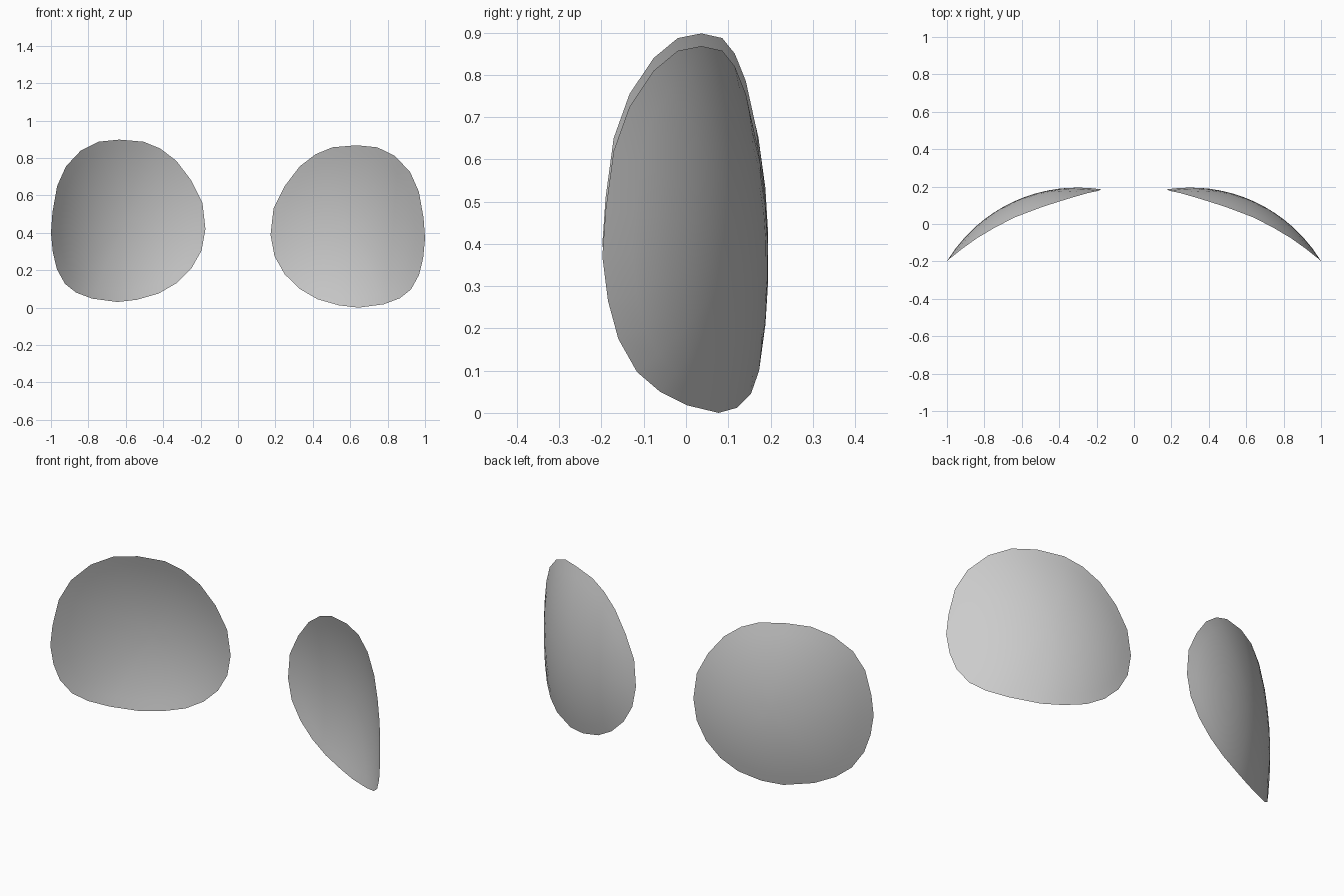
import bpy, bmesh
from math import sqrt

if "Cube" in bpy.data.objects:
    bpy.data.objects.remove(bpy.data.objects["Cube"])

# Lens outline seen from the front (x, z), right-hand lens
OUTLINE = [(.174, .39), (.19, .53), (.25, .65), (.33, .755), (.415, .82), (.505, .857),
           (.635, .868), (.745, .857), (.84, .81), (.92, .725), (.967, .62), (.992, .48),
           (1, .37), (.99, .265), (.968, .175), (.925, .097), (.865, .05), (.78, .018),
           (.645, 0), (.54, .012), (.425, .045), (.33, .1), (.25, .178), (.195, .275)]
CENTRE = (.61, .42)
RINGS = 8


def depth(x, z):
    # Wrapped curve across, shallower curve up and down
    return .195 - .82 + sqrt(.82 ** 2 - (x - .3) ** 2) - .33 * (z - .355) ** 2


def make_lens(name, side, lift):
    bm = bmesh.new()
    cx, cz = CENTRE

    def vert(x, z):
        return bm.verts.new((side * x, depth(x, z), z + lift))

    # Concentric rings from the rim to the middle
    rings = []
    for r in range(RINGS, 0, -1):
        t = r / RINGS
        rings.append([vert(cx + (x - cx) * t, cz + (z - cz) * t) for x, z in OUTLINE])
    mid = vert(cx, cz)
    n = len(OUTLINE)
    for a, b in zip(rings, rings[1:]):
        for i in range(n):
            j = (i + 1) % n
            bm.faces.new((a[i], a[j], b[j], b[i]))
    for i in range(n):
        bm.faces.new((rings[-1][i], rings[-1][(i + 1) % n], mid))
    # Face the bulging side outward (+y)
    bm.normal_update()
    if sum(f.normal.y for f in bm.faces) < 0:
        bmesh.ops.reverse_faces(bm, faces=bm.faces[:])
    for f in bm.faces:
        f.smooth = True
    me = bpy.data.meshes.new(name)
    bm.to_mesh(me)
    bm.free()
    bpy.context.collection.objects.link(bpy.data.objects.new(name, me))


# The pair of lenses, one sitting slightly higher
make_lens("right_lens", 1, 0)
make_lens("left_lens", -1, .03)
